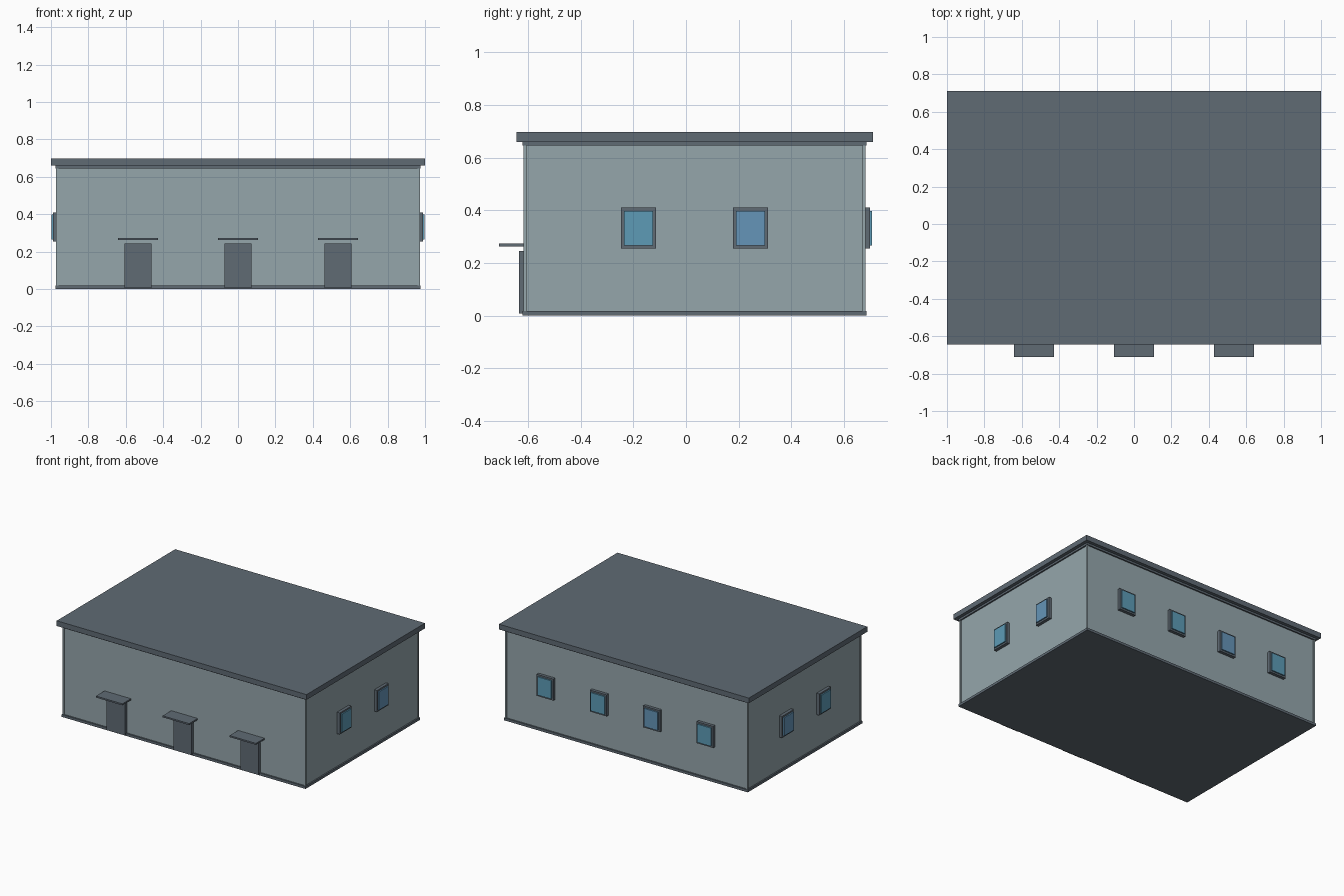
import bpy
from math import pi
from mathutils import Matrix

if "Cube" in bpy.data.objects:
    bpy.data.objects.remove(bpy.data.objects["Cube"])


def material(name, rgb):
    m = bpy.data.materials.new(name)
    m.diffuse_color = (*rgb, 1)
    m.use_nodes = True
    m.node_tree.nodes["Principled BSDF"].inputs["Base Color"].default_value = m.diffuse_color
    return m


WALL = material("wall_paint", (0.30, 0.38, 0.41))
DARK = material("dark_trim", (0.115, 0.145, 0.175))
TEAL = material("teal_glass", (0.11, 0.33, 0.47))
BLUE = material("blue_glass", (0.13, 0.30, 0.48))


def box(name, x, y, z, mat, matrix=Matrix()):
    """Box spanning the (min, max) pairs x, y, z."""
    me = bpy.data.meshes.new(name)
    corners = [(a, b, c) for a in x for b in y for c in z]
    me.from_pydata(corners, [], [(0, 1, 3, 2), (4, 6, 7, 5), (0, 4, 5, 1),
                                 (2, 3, 7, 6), (0, 2, 6, 4), (1, 5, 7, 3)])
    me.transform(matrix)
    me.materials.append(mat)
    ob = bpy.data.objects.new(name, me)
    bpy.context.collection.objects.link(ob)
    return ob


HX = 0.966                  # wall half length
Y0, Y1 = -0.612, 0.677      # front and back wall planes
YC = (Y0 + Y1) / 2

# Main shell, plinth, cornice and flat roof
box("walls", (-HX, HX), (Y0, Y1), (0.005, 0.655), WALL)
box("plinth", (-0.976, 0.976), (Y0 - 0.01, Y1 + 0.01), (0, 0.018), DARK)
box("cornice", (-0.976, 0.976), (Y0 - 0.01, Y1 + 0.01), (0.646, 0.661), DARK)
box("roof", (-1, 1), (-0.645, 0.71), (0.66, 0.698), DARK)

# Corner posts
for x in (-HX, HX):
    for y in (Y0, Y1):
        box("corner_post", (x - 0.006, x + 0.006), (y - 0.006, y + 0.006),
            (0.018, 0.646), WALL)

# Doors with canopies
for x in (-0.535, 0, 0.535):
    box("door", (x - 0.073, x + 0.073), (-0.634, Y0), (0.007, 0.245), DARK)
    box("door_canopy", (x - 0.106, x + 0.106), (-0.71, Y0), (0.263, 0.274), DARK)


def window(x, y, angle, glass):
    """Window on a wall; its local -y direction points outwards."""
    m = Matrix.Translation((x, y, 0.332)) @ Matrix.Rotation(angle, 4, 'Z')
    w, h, t = 0.0665, 0.078, 0.012
    d = (-0.022, 0.005)
    for s in (-1, 1):
        box("window_jamb", sorted((s * w, s * (w - t))), d, (-h, h), DARK, m)
        box("window_rail", (t - w, w - t), d, sorted((s * h, s * (h - t))), DARK, m)
    box("window_glass", (t - w, w - t), (-0.031, 0.005), (t - h, h - t), glass, m)


# Four windows on the back, two on each side
for x, glass in zip((0.64, 0.213, -0.213, -0.64), (TEAL, TEAL, BLUE, TEAL)):
    window(x, Y1, pi, glass)
for s in (-1, 1):
    for dy, glass in ((-0.213, TEAL), (0.213, BLUE)):
        window(s * HX, YC + dy, s * pi / 2, glass)
